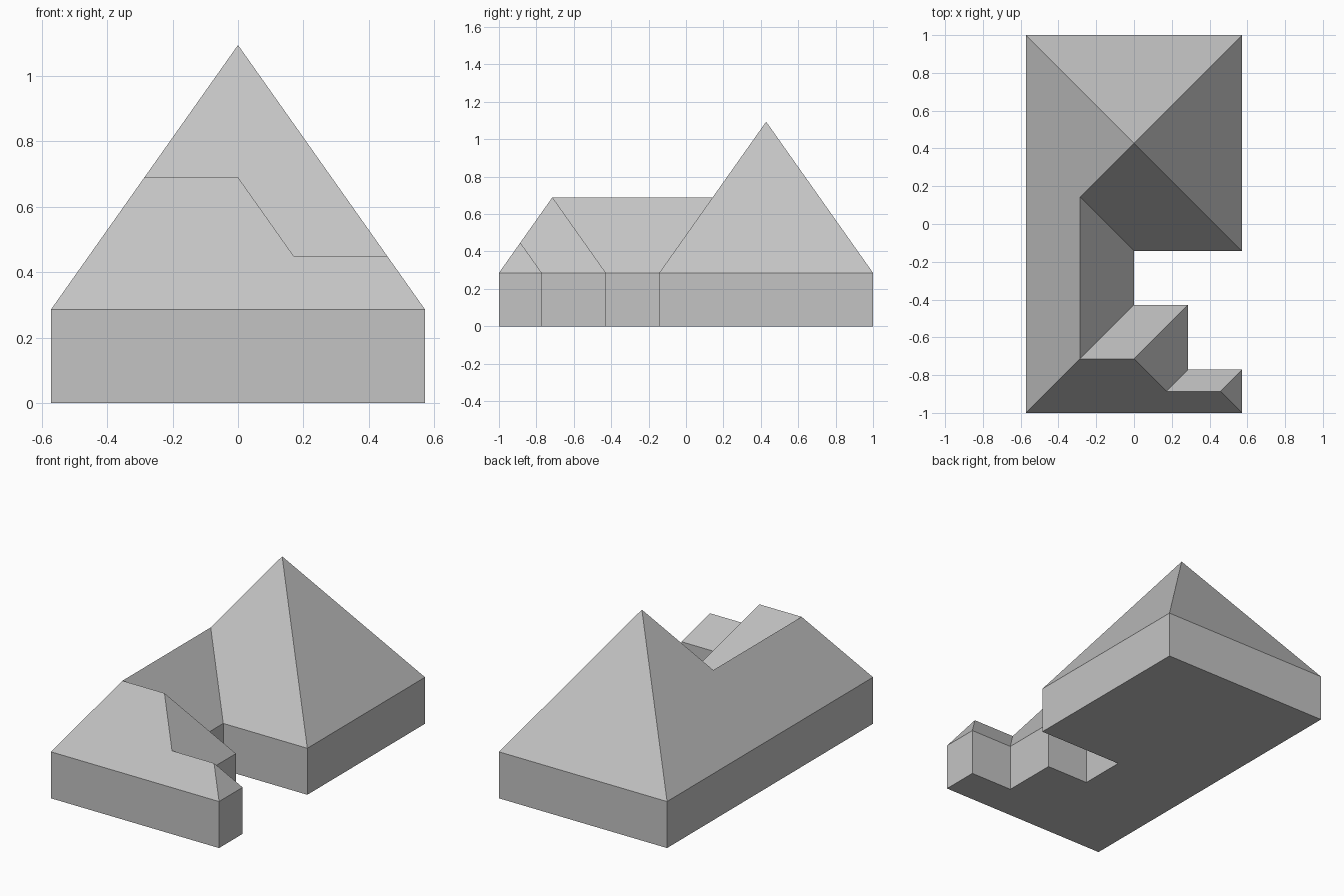
import bpy

cube = bpy.data.objects.get("Cube")
if cube:
    bpy.data.objects.remove(cube, do_unlink=True)

U = 1 / 7            # plan module
EAVE = 2 * U         # wall height
PITCH = 2 ** 0.5     # roof rise per unit of run

grey = bpy.data.materials.new("light grey")
grey.use_nodes = True
colour = (0.55, 0.55, 0.55, 1)
grey.diffuse_color = colour
grey.node_tree.nodes["Principled BSDF"].inputs["Base Color"].default_value = colour


def make_part(name, verts, faces):
    mesh = bpy.data.meshes.new(name)
    mesh.from_pydata(verts, [], faces)
    mesh.materials.append(grey)
    mesh.update()
    part = bpy.data.objects.new(name, mesh)
    bpy.context.scene.collection.objects.link(part)
    return part


# Footprint in plan modules, counter-clockwise from the front right corner
plan = [(-4, -7), (4, -7), (4, -5.4), (2, -5.4), (2, -3),
        (0, -3), (0, -1), (4, -1), (4, 7), (-4, 7)]
n = len(plan)

# Walls with a closed floor
ring = [(x * U, y * U) for x, y in plan]
verts = [(x, y, 0) for x, y in ring] + [(x, y, EAVE) for x, y in ring]
walls = [(i, (i + 1) % n, (i + 1) % n + n, i + n) for i in range(n)]
make_part("walls", verts, [tuple(reversed(range(n)))] + walls)

# Ridge points: plan position and horizontal distance to the nearest eaves
ridge = {
    "peak": (0, 3, 4),
    "valley": (-2, 1, 2),
    "front_hip": (-2, -5, 2),
    "ridge_end": (0, -5, 2),
    "low_start": (1.2, -6.2, 0.8),
    "low_end": (3.2, -6.2, 0.8),
}
index = {key: n + i for i, key in enumerate(ridge)}

# One roof slope per wall, listing the ridge points that close it
slopes = [
    ["low_end", "low_start", "ridge_end", "front_hip"],
    ["low_end"],
    ["low_start", "low_end"],
    ["ridge_end", "low_start"],
    ["front_hip", "ridge_end"],
    ["valley", "front_hip"],
    ["peak", "valley"],
    ["peak"],
    ["peak"],
    ["front_hip", "valley", "peak"],
]
roof_verts = [(x, y, EAVE) for x, y in ring]
roof_verts += [(x * U, y * U, EAVE + d * U * PITCH) for x, y, d in ridge.values()]
roof_faces = [[i, (i + 1) % n] + [index[k] for k in keys]
              for i, keys in enumerate(slopes)]
make_part("hipped_roof", roof_verts, roof_faces)
